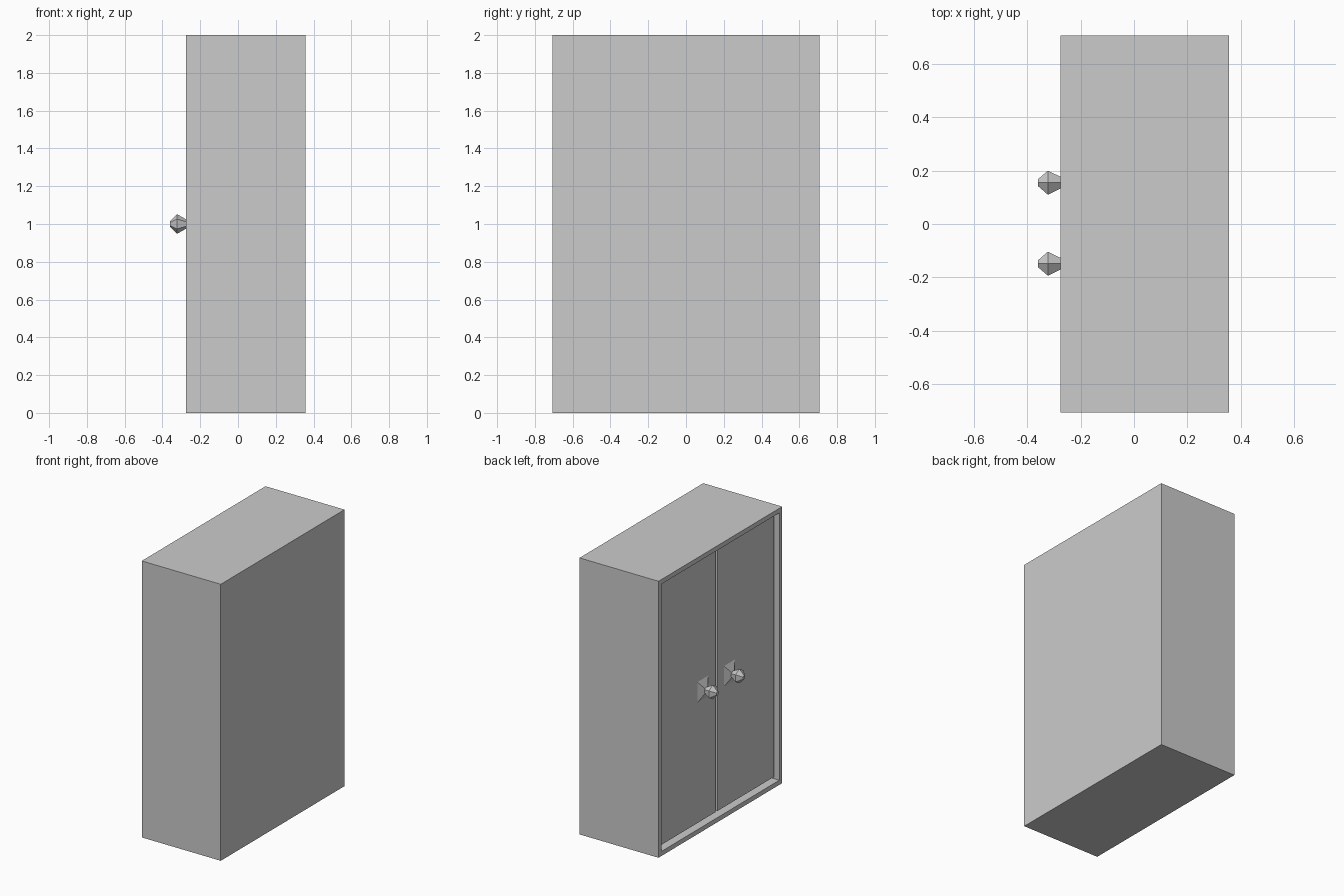
import bpy, bmesh, math

if "Cube" in bpy.data.objects:
    bpy.data.objects.remove(bpy.data.objects["Cube"])

X0, X1, Y, H, T = -0.275, 0.357, 0.707, 2.0, 0.047   # open side, back, half width, height, board
DOOR_X = -0.243                                       # recessed door face


def make_object(name, bm):
    bmesh.ops.recalc_face_normals(bm, faces=bm.faces)
    mesh = bpy.data.meshes.new(name)
    bm.to_mesh(mesh)
    bm.free()
    obj = bpy.data.objects.new(name, mesh)
    bpy.context.collection.objects.link(obj)
    return obj


def box(name, x, y, z):
    bm = bmesh.new()
    bmesh.ops.create_cube(bm, size=1)
    for v in bm.verts:
        v.co = [lo + (c + 0.5) * (hi - lo) for c, (lo, hi) in zip(v.co, (x, y, z))]
    return make_object(name, bm)


def lathe(name, y, z, sides, profile, turn=0.0, squash=1.0):
    """Stack of polygon rings (x, radius) along the x axis, capped at both ends."""
    bm = bmesh.new()
    rings = []
    for x, r in profile:
        angles = [turn + math.tau * i / sides for i in range(sides)]
        rings.append([bm.verts.new((x, y + squash * r * math.sin(a), z + r * math.cos(a)))
                      for a in angles])
    for a, b in zip(rings, rings[1:]):
        for i in range(sides):
            j = (i + 1) % sides
            bm.faces.new((a[i], a[j], b[j], b[i]))
    bm.faces.new(rings[0])
    bm.faces.new(rings[-1])
    return make_object(name, bm)


# carcass: one closed box with the -x face inset and pushed in to form the cavity
carcass = box("carcass", (X0, X1), (-Y, Y), (0, H))
bm = bmesh.new()
bm.from_mesh(carcass.data)
front = min(bm.faces, key=lambda f: f.calc_center_median().x)
bmesh.ops.inset_region(bm, faces=[front], thickness=T)
cavity = bmesh.ops.extrude_discrete_faces(bm, faces=[front])["faces"][0]
for v in cavity.verts:
    v.co.x = X1 - T
bm.to_mesh(carcass.data)
bm.free()

for side, label in ((1, "left"), (-1, "right")):
    # door leaf, slightly recessed, with a gap at the centre and bottom
    ys = sorted((side * 0.012, side * (Y - T)))
    box(f"{label}_door", (DOOR_X, DOOR_X + 0.04), ys, (T + 0.008, H - T))
    # knob: square flared rosette and faceted six-sided grip
    ky = 0.003 + side * 0.152
    lathe(f"{label}_rosette", ky, 1.0, 4,
          [(DOOR_X, 0.105), (-0.272, 0.025)], math.pi / 4, 0.85)
    lathe(f"{label}_knob", ky, 1.0, 6,
          [(-0.262, 0.020), (-0.275, 0.025), (-0.323, 0.052), (-0.36, 0.015)])
